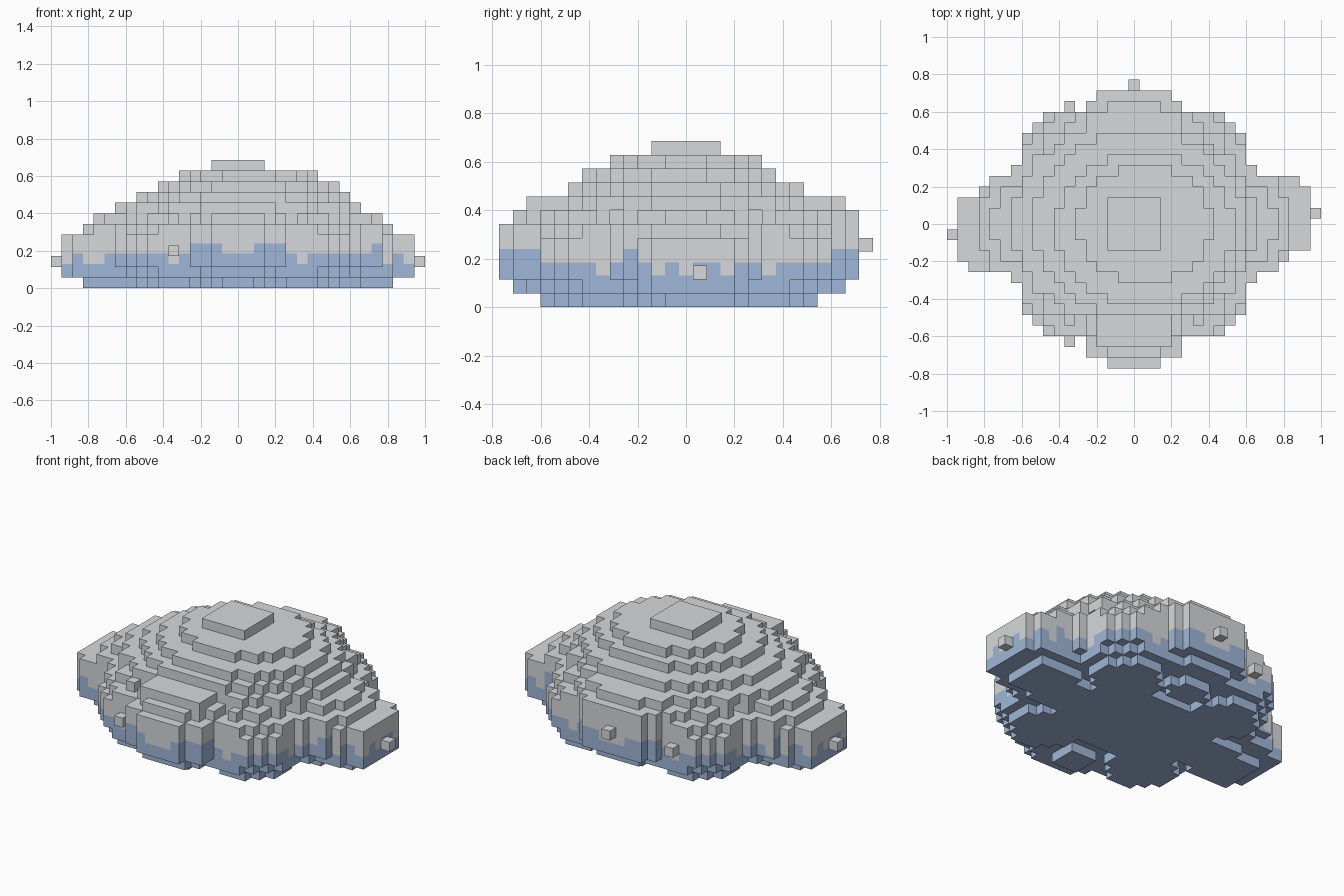
import bpy, bmesh

if "Cube" in bpy.data.objects:
    bpy.data.objects.remove(bpy.data.objects["Cube"], do_unlink=True)

U = 2 / 35  # size of one block


def material(name, rgb):
    m = bpy.data.materials.new(name)
    m.use_nodes = True
    m.diffuse_color = (*rgb, 1)
    m.node_tree.nodes["Principled BSDF"].inputs["Base Color"].default_value = (*rgb, 1)
    return m


GREY = material("cloud_grey", (0.68, 0.69, 0.70))
BLUE = material("shaded_blue", (0.35, 0.475, 0.69))

LOW, MID, HIGH = 0.13, 0.185, 0.24  # levels of the wavy colour border


def disc(cells, k, cx, cy, rx, ry, p=2):
    """Fill one layer with a blocky superellipse."""
    for i in range(-17, 18):
        for j in range(-13, 14):
            if abs((i - cx) / rx) ** p + abs((j - cy) / ry) ** p < 1:
                cells.add((i, j, k))


def puff(cells, cx, cy, radii, wx=1, wy=1, p=2):
    """Stack discs, one radius per layer, from the ground up."""
    for k, r in enumerate(radii):
        disc(cells, k, cx, cy, r * wx, r * wy, p)


def blue_line(c, n):
    """Height of the blue underside on a side face."""
    if abs(n.x) > 0.5:  # faces to the left and right
        t = round(c.y / U) * (1 if n.x > 0 else -1)
        if abs(c.y) > 0.61 or t == -4:
            return HIGH
        return LOW if t in (-6, -2, 0, 3, 6) else MID
    t = round(c.x / U)  # faces to the front and back
    if abs(c.y) > 0.61:
        return MID if abs(t) <= 1 else HIGH
    if t == 13:
        return HIGH
    return LOW if t in (-16, -14, -13, -6, 6, 14, 16) else MID


def skin(name, cells, painted):
    """Turn a set of blocks into one outer shell."""
    bm = bmesh.new()
    verts = {}

    def vert(p):
        if p not in verts:
            verts[p] = bm.verts.new(((p[0] - 0.5) * U, (p[1] - 0.5) * U, p[2] * U))
        return verts[p]

    for cell in sorted(cells):
        for axis in range(3):
            a, b = (axis + 1) % 3, (axis + 2) % 3
            for side in (0, 1):
                near = list(cell)
                near[axis] += 2 * side - 1
                if tuple(near) in cells:
                    continue
                ring = []
                for da, db in ((0, 0), (1, 0), (1, 1), (0, 1)):
                    p = list(cell)
                    p[axis] += side
                    p[a] += da
                    p[b] += db
                    ring.append(vert(tuple(p)))
                bm.faces.new(ring if side else ring[::-1])
    # Cut the wavy colour border, then paint below it
    if painted:
        for z in (LOW, MID, HIGH):
            bmesh.ops.bisect_plane(bm, geom=bm.verts[:] + bm.edges[:] + bm.faces[:],
                                   plane_co=(0, 0, z), plane_no=(0, 0, 1))
        bm.normal_update()
        for f in bm.faces:
            c, n = f.calc_center_median(), f.normal
            limit = blue_line(c, n) if abs(n.z) < 0.5 else MID
            f.material_index = int(c.z < limit and n.z < 0.5)
    mesh = bpy.data.meshes.new(name)
    bm.to_mesh(mesh)
    bm.free()
    mesh.materials.append(GREY)
    mesh.materials.append(BLUE)
    ob = bpy.data.objects.new(name, mesh)
    bpy.context.collection.objects.link(ob)


cloud = set()

# Central dome
disc(cloud, 0, 0, 0, 8.6, 5.6)
disc(cloud, 1, 0, 0, 10, 7.6)
for k in range(2, 7):
    disc(cloud, k, 0, 0, 10.6, 8.6, 2.2)
disc(cloud, 7, 0, 0, 11.4, 9.4, 2.1)
disc(cloud, 8, 0.5, 0, 9.8, 8.6, 2.2)
disc(cloud, 9, 1, -0.5, 8.4, 7, 2.2)
disc(cloud, 10, 1, 0, 6.4, 5.6)
disc(cloud, 11, 0, 0, 2.6, 2.6, 20)

# Front and back puffs
puff(cloud, 0, -9, [1.6, 3.6, 4.6, 4.6, 4.6, 4.6, 3.7], wx=1.2)
disc(cloud, 7, 0, -9, 3.9, 2.8, 3)
puff(cloud, 0, 8, [1.6, 3.6, 4.6, 4.6, 4.6, 4.6, 4.6, 3.6], wx=1.4)

for s in (-1, 1):
    # Side puffs: a flat-topped tip, slightly twisted, and a taller shoulder
    puff(cloud, 12 * s, 0.85 * s, [2.8, 4.6, 4.6, 4.6, 4.6], wy=0.9, p=3)
    puff(cloud, 9.5 * s, 0, [2.6, 4.2, 5.05, 5.05, 5.05, 5.05, 3.9], wy=1.11)
    # Corner puffs
    for t in (-1, 1):
        puff(cloud, 6 * s, 6 * t, [3.4, 4.2, 4.6, 4.6, 4.6, 4.2, 3.1])

skin("cloud_body", cloud, True)

# Single loose blocks on the rim
rim = {(17, 1, 2), (-17, -1, 2), (0, 13, 4), (-6, -11, 3), (-6, 11, 3)}
skin("rim_blocks", rim, False)
